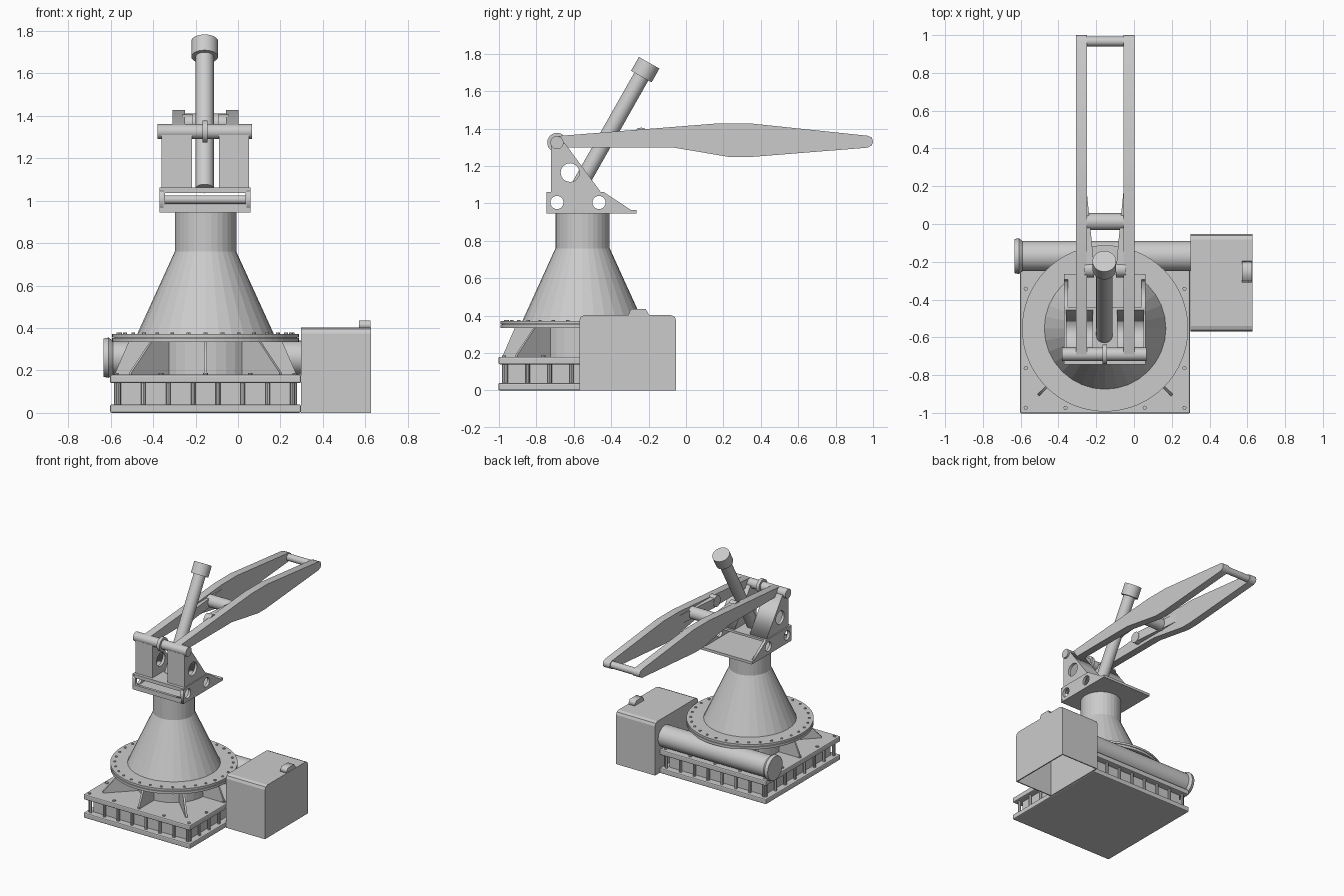
import bpy, bmesh, math
from mathutils import Matrix, Vector

if "Cube" in bpy.data.objects:
    bpy.data.objects.remove(bpy.data.objects["Cube"], do_unlink=True)

grey = bpy.data.materials.new("plain_grey")
grey.use_nodes = True
grey.diffuse_color = (0.6, 0.6, 0.6, 1)
grey.node_tree.nodes["Principled BSDF"].inputs["Base Color"].default_value = (0.6, 0.6, 0.6, 1)

CX, CY = -0.153, -0.553      # axis of the column
SIDES = (-1, 1)


def add_mesh(name, mesh):
    mesh.materials.clear()
    mesh.materials.append(grey)
    obj = bpy.data.objects.new(name, mesh)
    bpy.context.collection.objects.link(obj)
    return obj


def from_bmesh(name, bm):
    bmesh.ops.recalc_face_normals(bm, faces=bm.faces)
    mesh = bpy.data.meshes.new(name)
    bm.to_mesh(mesh)
    bm.free()
    return add_mesh(name, mesh)


def box(name, lo, hi, bevel=0):
    lo, hi = Vector(lo), Vector(hi)
    bm = bmesh.new()
    bmesh.ops.create_cube(bm, size=1)
    for v in bm.verts:
        v.co = (lo + hi) / 2 + v.co * (hi - lo)
    obj = from_bmesh(name, bm)
    if bevel:
        mod = obj.modifiers.new("bevel", "BEVEL")
        mod.width, mod.segments = bevel, 2
    return obj


def smooth(obj):
    bpy.ops.object.select_all(action="DESELECT")
    bpy.context.view_layer.objects.active = obj
    obj.select_set(True)
    bpy.ops.object.shade_smooth_by_angle(angle=math.radians(35))


def rod(name, a, b, r1, r2=None, n=32):
    a, b = Vector(a), Vector(b)
    turn = (b - a).to_track_quat("Z", "Y").to_matrix().to_4x4()
    bm = bmesh.new()
    bmesh.ops.create_cone(bm, cap_ends=True, segments=n, radius1=r1,
                          radius2=r1 if r2 is None else r2, depth=(b - a).length,
                          matrix=Matrix.Translation((a + b) / 2) @ turn)
    obj = from_bmesh(name, bm)
    smooth(obj)
    return obj


def lathe(name, profile, n=32):
    # Revolve (radius, height) points around the column axis
    bm = bmesh.new()
    rings = []
    for r, z in profile:
        angles = [2 * math.pi * i / n for i in range(n)]
        rings.append([bm.verts.new((CX + r * math.cos(t), CY + r * math.sin(t), z)) for t in angles])
    for low, high in zip(rings, rings[1:]):
        for i in range(n):
            j = (i + 1) % n
            bm.faces.new((low[i], low[j], high[j], high[i]))
    bm.faces.new(rings[0])
    bm.faces.new(rings[-1])
    return from_bmesh(name, bm)


def circle(u, v, r, n=24):
    return [(u + r * math.cos(2 * math.pi * i / n), v + r * math.sin(2 * math.pi * i / n)) for i in range(n)]


# Plate orientations: profile in y-z, or in x-z
SIDEWAYS = Matrix(((0, 0, 1), (1, 0, 0), (0, 1, 0))).to_4x4()
FACING = Matrix(((1, 0, 0), (0, 0, -1), (0, 1, 0))).to_4x4()


def plate(name, outline, holes, offset, thick, frame=SIDEWAYS):
    # Flat plate with cut holes, extruded about its middle plane
    curve = bpy.data.curves.new(name, "CURVE")
    curve.dimensions, curve.fill_mode, curve.extrude = "2D", "BOTH", thick / 2
    for loop in [outline] + holes:
        spline = curve.splines.new("POLY")
        spline.points.add(len(loop) - 1)
        for p, (u, v) in zip(spline.points, loop):
            p.co = (u, v, 0, 1)
        spline.use_cyclic_u = True
    temp = bpy.data.objects.new("temp", curve)
    bpy.context.collection.objects.link(temp)
    dg = bpy.context.evaluated_depsgraph_get()
    mesh = bpy.data.meshes.new_from_object(temp.evaluated_get(dg))
    bpy.data.objects.remove(temp)
    mesh.transform(Matrix.Translation(offset) @ frame)
    mesh.name = name
    return add_mesh(name, mesh)


# Square base: two flanges, inset wall, ribs and bolts
H = 0.45
box("base_bottom_flange", (CX - H, CY - H, 0), (CX + H, CY + H, 0.04), 0.008)
box("base_top_flange", (CX - H, CY - H, 0.14), (CX + H, CY + H, 0.18), 0.008)
W = H - 0.05
box("base_wall", (CX - W, CY - W, 0.03), (CX + W, CY + W, 0.15))
for i in range(8):
    t = -0.41 + i * 0.82 / 7
    for s in SIDES:
        for x, y in ((t, s * 0.42), (s * 0.42, t)):
            rod("base_rib", (CX + x, CY + y, 0.03), (CX + x, CY + y, 0.15), 0.011, n=8)
for i in range(5):
    t = -0.42 + i * 0.21
    for s in SIDES:
        for x, y in ((t, s * 0.42), (s * 0.42, t)):
            rod("base_bolt", (CX + x, CY + y, 0.17), (CX + x, CY + y, 0.188), 0.011, n=8)

# Drum with gussets, double ring flange and tapered column
lathe("drum", [(0.25, 0.17), (0.25, 0.34)])
for i in range(8):
    foot = 0.5 if i % 2 else 0.425
    fin = plate("gusset", [(0.2, 0.175), (foot, 0.175), (foot, 0.19), (0.36, 0.34), (0.2, 0.34)],
                [], (0, 0, 0), 0.014, FACING)
    fin.matrix_world = Matrix.Translation((CX, CY, 0)) @ Matrix.Rotation(i * math.pi / 4, 4, "Z")
lathe("ring_flange", [(0.44, 0.333), (0.44, 0.352), (0.43, 0.352), (0.43, 0.356),
                      (0.44, 0.356), (0.44, 0.372)], 64)
for i in range(32):
    t = 2 * math.pi * i / 32
    x, y = CX + 0.41 * math.cos(t), CY + 0.41 * math.sin(t)
    rod("ring_bolt", (x, y, 0.37), (x, y, 0.378), 0.009, n=8)
lathe("column", [(0.325, 0.365), (0.145, 0.76), (0.145, 0.955)])

# Horizontal pipe with flared end
rod("pipe", (-0.61, -0.17, 0.26), (0.32, -0.17, 0.26), 0.08)
rod("pipe_flare", (-0.59, -0.17, 0.26), (-0.61, -0.17, 0.26), 0.08, 0.095)
rod("pipe_end", (-0.61, -0.17, 0.26), (-0.633, -0.17, 0.26), 0.095, 0.09)

# Cabinet: rounded top edges, open underneath
bm = bmesh.new()
section = [(-0.57, 0), (-0.57, 0.375), (-0.562, 0.395), (-0.54, 0.403),
           (-0.083, 0.403), (-0.061, 0.395), (-0.053, 0.375), (-0.053, 0)]
ends = [[bm.verts.new((x, y, z)) for y, z in section] for x in (0.298, 0.627)]
for i in range(len(section) - 1):
    bm.faces.new((ends[0][i], ends[0][i + 1], ends[1][i + 1], ends[1][i]))
for end in ends:
    bm.faces.new(end)
cabinet = from_bmesh("cabinet", bm)
shell = cabinet.modifiers.new("shell", "SOLIDIFY")
shell.thickness = 0.012
plate("cabinet_latch", [(-0.31, 0.4), (-0.295, 0.435), (-0.215, 0.435), (-0.195, 0.4)],
      [], (0.598, 0, 0), 0.054)

# Head platform: hollow tray with wedge-shaped sides
X0, X1 = -0.37, 0.06
box("tray_floor", (X0, -0.745, 0.945), (X1, -0.265, 0.965))
box("tray_top", (X0, -0.745, 1.045), (X1, -0.44, 1.062))
for x in (X0 + 0.01, X1 - 0.01):
    plate("tray_side", [(-0.745, 0.946), (-0.265, 0.946), (-0.44, 1.061), (-0.745, 1.061)],
          [circle(-0.69, 1.005, 0.035), circle(-0.465, 1.005, 0.035)], (x, 0, 0), 0.02)
plate("tray_front", [(X0, 0.946), (X1, 0.946), (X1, 1.061), (X0, 1.061)],
      [[(-0.345, 0.982), (0.035, 0.982), (0.035, 1.036), (-0.345, 1.036)]], (0, -0.735, 0), 0.02, FACING)
rod("tray_bar", (X0 + 0.01, -0.575, 1.005), (X1 - 0.01, -0.575, 1.005), 0.02, n=16)

# Twin pivot towers with pierced triangular cheeks
for left, right in ((-0.36, -0.217), (-0.09, 0.053)):
    for x in (left + 0.01, right - 0.01):
        plate("tower_cheek", [(-0.715, 1.06), (-0.465, 1.06), (-0.655, 1.32), (-0.715, 1.32)],
              [circle(-0.62, 1.165, 0.05)], (x, 0, 0), 0.02)
    mid, span = (left + right) / 2, right - left
    box("tower_front", (left, -0.722, 1.06), (right, -0.705, 1.31))
    plate("tower_back", [(-0.478, 1.06), (-0.455, 1.06), (-0.65, 1.325), (-0.665, 1.315)],
          [], (mid, 0, 0), span)

# Pivot axle and centre collar
rod("axle", (-0.38, -0.69, 1.325), (0.067, -0.69, 1.325), 0.035)
rod("axle_collar", (-0.168, -0.69, 1.325), (-0.143, -0.69, 1.325), 0.052)

# Twin arm beams with inner lugs and cross bars
beam = [(-0.715, 1.31), (-0.7, 1.3), (-0.075, 1.3), (0.24, 1.247), (0.33, 1.247), (0.97, 1.298),
        (0.993, 1.31), (1, 1.33), (0.993, 1.352), (0.97, 1.362), (0.35, 1.427), (0.16, 1.427),
        (-0.69, 1.36), (-0.715, 1.35)]
for s in SIDES:
    plate("arm_beam", beam, [], (CX + s * 0.126, 0, 0), 0.058)
    inner, tip = CX + s * 0.1, CX + s * 0.058
    bm = bmesh.new()
    for z in (1.325, 1.395):
        for x, y in ((inner, 0.2), (inner, -0.24), (tip, -0.24), (tip + s * 0.012, -0.1)):
            bm.verts.new((x, y, z))
    bmesh.ops.convex_hull(bm, input=bm.verts)
    from_bmesh("lug_web", bm)
    rod("lug_end", (inner + s * 0.01, -0.24, 1.363), (tip, -0.24, 1.363), 0.042)
rod("arm_cross_bar", (CX - 0.11, 0.012, 1.365), (CX + 0.11, 0.012, 1.365), 0.045)
rod("arm_end_bar", (CX - 0.15, 0.967, 1.33), (CX + 0.15, 0.967, 1.33), 0.026)

# Inclined piston with cap
top = Vector((CX - 0.004, -0.197, 1.752))
axis = Vector((0, 0.493, 0.87))
rod("piston", top - axis * 0.8, top, 0.043)
rod("piston_cap", top - axis * 0.085, top, 0.063)
